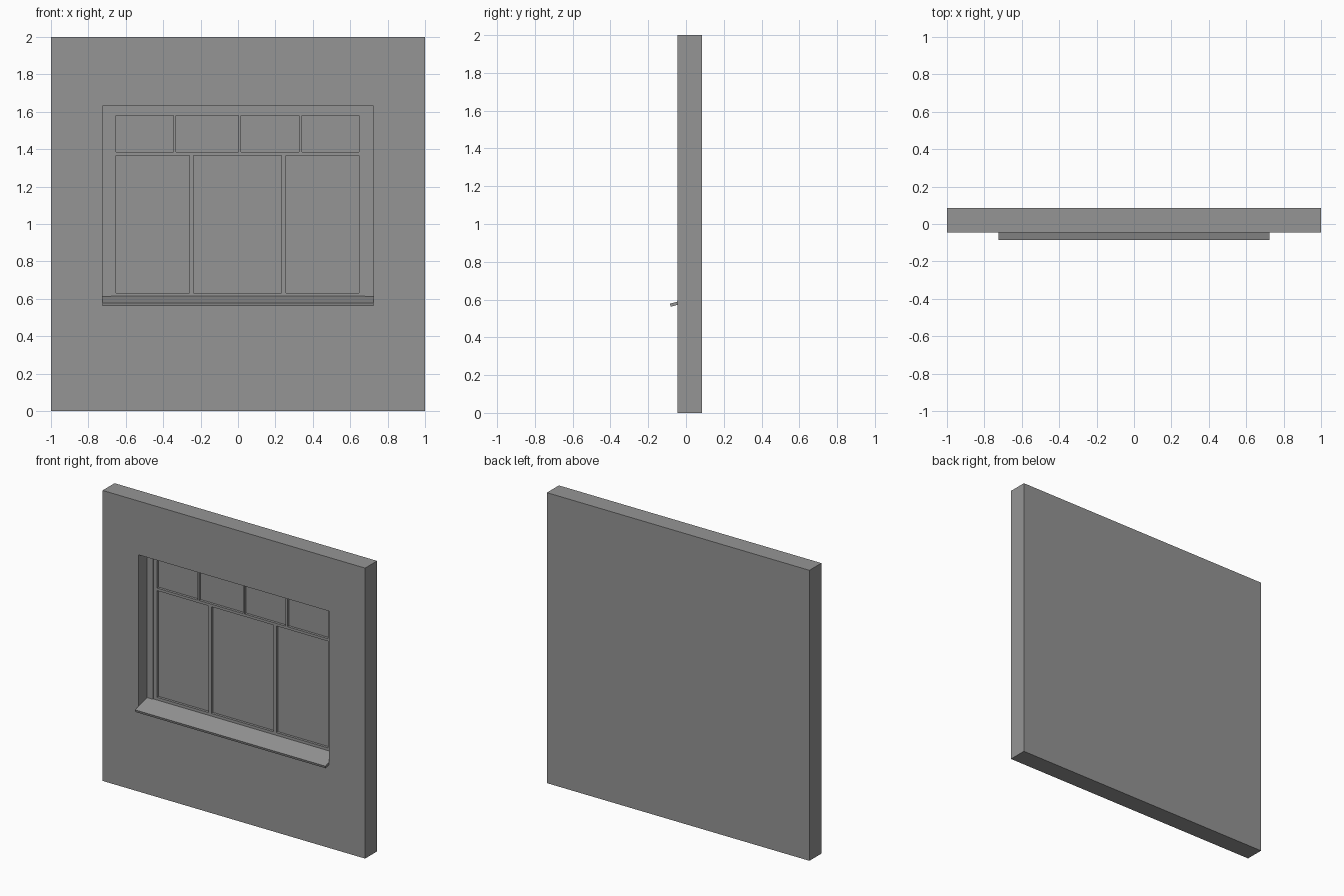
import bpy, bmesh

if "Cube" in bpy.data.objects:
    bpy.data.objects.remove(bpy.data.objects["Cube"])

mat = bpy.data.materials.new("plain grey")
mat.diffuse_color = (0.3, 0.3, 0.3, 1)
mat.use_nodes = True
mat.node_tree.nodes["Principled BSDF"].inputs["Base Color"].default_value = mat.diffuse_color

FRONT, BACK = -0.045, 0.085


def panel(name, outer, holes, y0, y1):
    """Flat slab in the xz plane with rectangular holes (x0, x1, z0, z1)."""
    xs = sorted({v for r in [outer] + holes for v in r[:2]})
    zs = sorted({v for r in [outer] + holes for v in r[2:]})
    bm = bmesh.new()
    grid = {(x, z): bm.verts.new((x, y0, z)) for x in xs for z in zs}
    for a, b in zip(xs, xs[1:]):
        for c, d in zip(zs, zs[1:]):
            mx, mz = (a + b) / 2, (c + d) / 2
            if not any(h[0] < mx < h[1] and h[2] < mz < h[3] for h in holes):
                bm.faces.new([grid[p] for p in ((a, c), (b, c), (b, d), (a, d))])
    bmesh.ops.delete(bm, geom=[v for v in bm.verts if not v.link_faces], context='VERTS')
    # thicken backwards, then merge coplanar faces
    keep = bm.faces[:]
    dup = bmesh.ops.duplicate(bm, geom=keep)["geom"]
    back = [f for f in dup if isinstance(f, bmesh.types.BMFace)]
    bmesh.ops.translate(bm, verts=[v for v in dup if isinstance(v, bmesh.types.BMVert)],
                        vec=(0, y1 - y0, 0))
    edges = [e for e in bm.edges if e.is_boundary]
    bmesh.ops.bridge_loops(bm, edges=edges) if not holes else None
    if holes:
        bm.verts.ensure_lookup_table()
        at = {tuple(round(c, 5) for c in v.co): v for v in bm.verts}
        for e in edges:
            p, q = e.verts
            if abs(p.co.y - y0) < 1e-5:
                p2, q2 = (at[(round(v.co.x, 5), round(y1, 5), round(v.co.z, 5))] for v in (p, q))
                bm.faces.new((p, q, q2, p2))
    bmesh.ops.recalc_face_normals(bm, faces=bm.faces)
    finish(name, bm)


def finish(name, bm):
    me = bpy.data.meshes.new(name)
    bm.to_mesh(me)
    bm.free()
    me.materials.append(mat)
    bpy.context.collection.objects.link(bpy.data.objects.new(name, me))


def box(name, x0, x1, y0, y1, z0, z1):
    prism(name, [(y0, z0), (y1, z0), (y1, z1), (y0, z1)], x0, x1)


def prism(name, profile, x0, x1):
    """Extrude a yz profile along x."""
    bm = bmesh.new()
    f = bm.faces.new([bm.verts.new((x0, y, z)) for y, z in profile])
    r = bmesh.ops.extrude_face_region(bm, geom=[f])["geom"]
    bmesh.ops.translate(bm, verts=[v for v in r if isinstance(v, bmesh.types.BMVert)],
                        vec=(x1 - x0, 0, 0))
    bmesh.ops.recalc_face_normals(bm, faces=bm.faces)
    finish(name, bm)


opening = (-0.725, 0.725, 0.58, 1.63)
sash = (-0.68, 0.68, 0.613, 1.596)
top_panes = [(a, b, 1.384, 1.58) for a, b in
             ((-0.652, -0.345), (-0.332, 0.003), (0.015, 0.327), (0.341, 0.648))]
low_panes = [(a, b, 0.632, 1.366) for a, b in
             ((-0.652, -0.26), (-0.237, 0.233), (0.256, 0.648))]

# wall, outer frame, sash bars and glass backing
panel("wall", (-1, 1, 0, 2), [opening], FRONT, BACK)
panel("outer_frame", opening, [sash], 0.045, BACK)
panel("sash_bars", sash, top_panes + low_panes, 0.051, BACK)
box("window_glass", -0.68, 0.68, 0.068, BACK, 0.613, 1.596)

# sloping sill projecting from the wall
prism("sill", [(-0.085, 0.578), (0.048, 0.614), (0.048, 0.597), (-0.081, 0.562)], -0.725, 0.725)
